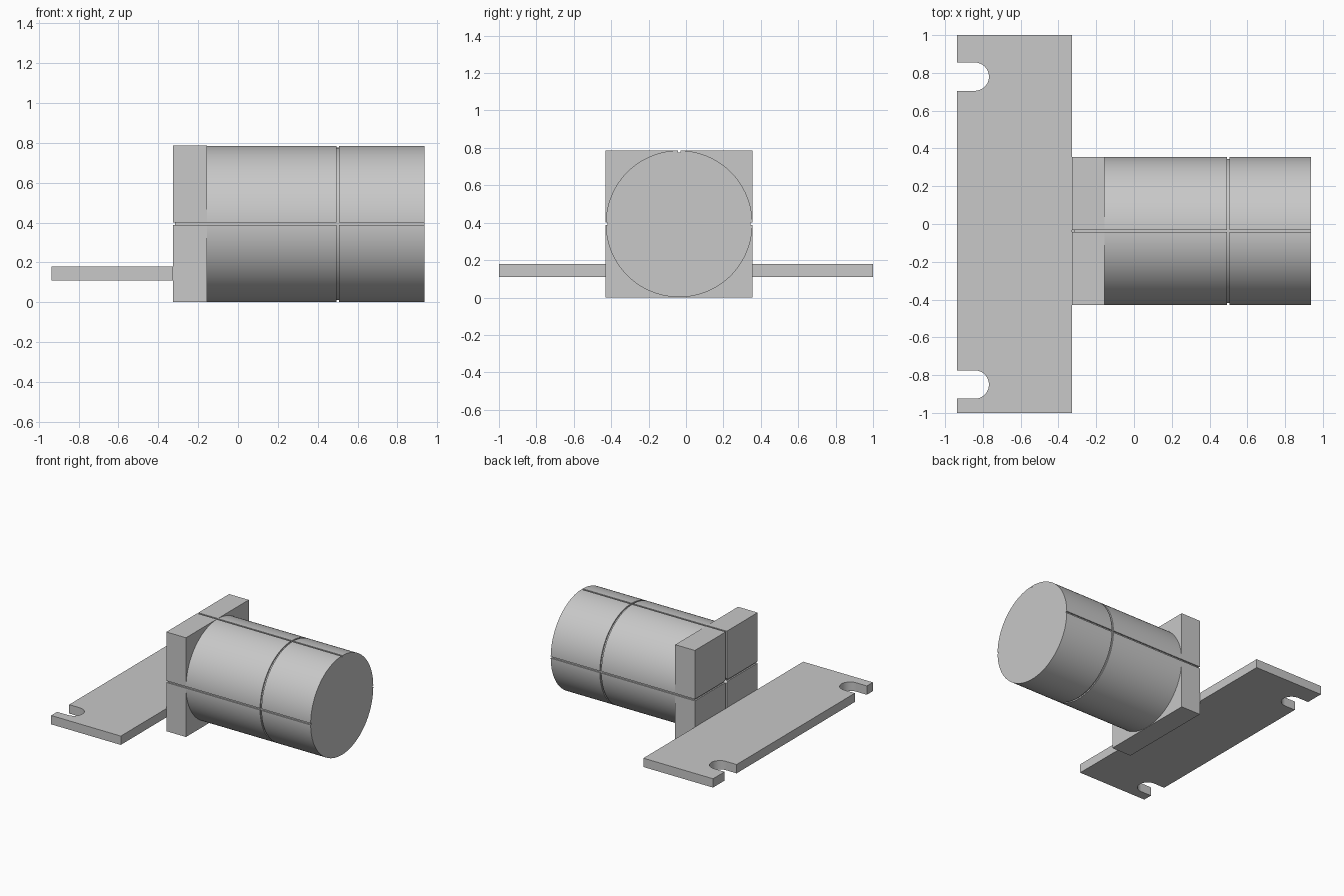
import bpy
from math import pi

if "Cube" in bpy.data.objects:
    bpy.data.objects.remove(bpy.data.objects["Cube"])

GREY = (0.58, 0.58, 0.58, 1)
metal = bpy.data.materials.new("plain grey")
metal.use_nodes = True
metal.diffuse_color = GREY
metal.node_tree.nodes["Principled BSDF"].inputs["Base Color"].default_value = GREY

# Shared layout
CY, CZ, R = -0.037, 0.394, 0.393
BACK, FACE, END = -0.327, -0.155, 0.937
GROOVE, DEPTH = 0.013, 0.011


def box(name, lo, hi):
    bpy.ops.mesh.primitive_cube_add(size=1, location=[(a + b) / 2 for a, b in zip(lo, hi)])
    ob = bpy.context.object
    ob.name = name
    ob.scale = [b - a for a, b in zip(lo, hi)]
    bpy.ops.object.transform_apply(location=False, rotation=False)
    ob.data.materials.append(metal)
    return ob


def rod(name, r, x0, x1, y=CY, z=CZ, sides=128):
    bpy.ops.mesh.primitive_cylinder_add(vertices=sides, radius=r, depth=x1 - x0,
                                        location=((x0 + x1) / 2, y, z), rotation=(0, pi / 2, 0))
    ob = bpy.context.object
    ob.name = name
    bpy.ops.object.transform_apply(location=False, rotation=True)
    ob.data.materials.append(metal)
    return ob


def cut(target, cutters):
    bpy.context.view_layer.objects.active = target
    for c in cutters:
        c.hide_render = True
        mod = target.modifiers.new("cut", 'BOOLEAN')
        mod.operation, mod.solver, mod.object = 'DIFFERENCE', 'EXACT', c
        bpy.ops.object.modifier_apply(modifier=mod.name)


def remove(obs):
    for ob in obs:
        bpy.data.objects.remove(ob)


def smooth(ob):
    bpy.ops.object.select_all(action='DESELECT')
    ob.select_set(True)
    bpy.context.view_layer.objects.active = ob
    bpy.ops.object.shade_smooth_by_angle(angle=pi / 6)


# Square flange block and round body
block = box("flange_block", (BACK, CY - R, CZ - R), (FACE, CY + R, CZ + R))
body = rod("round_body", R - 0.001, FACE, END)

# Lengthwise grooves on the top and both sides
g = GROOVE / 2
x0, x1 = BACK - 0.1, END + 0.1
long_cutters = [box("top_groove", (x0, CY - g, CZ + R - DEPTH), (x1, CY + g, CZ + R + 0.1))]
for s in (-1, 1):
    a, b = sorted((CY + s * (R - DEPTH), CY + s * (R + 0.1)))
    long_cutters.append(box("side_groove", (x0, a, CZ - g), (x1, b, CZ + g)))
cut(block, long_cutters)
cut(body, long_cutters)
remove(long_cutters)

# Cross grooves and centre hole on the block's outer face
face_cutters = [
    box("cross_groove", (x0, CY - R - 0.1, CZ - g), (BACK + DEPTH, CY + R + 0.1, CZ + g)),
    box("upright_groove", (x0, CY - g, 0.12), (BACK + DEPTH, CY + g, CZ + R + 0.1)),
    rod("centre_hole", 0.02, x0, BACK + 0.04, sides=32),
]
cut(block, face_cutters)
remove(face_cutters)

# Ring groove around the body
ring = rod("ring_groove", R + 0.1, 0.5 - g, 0.5 + g)
core = rod("ring_core", R - DEPTH, 0.4, 0.6)
cut(ring, [core])
cut(body, [ring])
remove([ring, core])

# Mounting plate with two open slots
plate = box("mounting_plate", (-0.937, -1, 0.11), (BACK, 1, 0.18))
for y in (0.78, -0.85):
    bpy.ops.mesh.primitive_cylinder_add(vertices=48, radius=0.075, depth=0.3,
                                        location=(-0.843, y, 0.145))
    slot_end = bpy.context.object
    slot = box("slot", (-1.1, y - 0.075, 0), (-0.843, y + 0.075, 0.3))
    cut(plate, [slot, slot_end])
    remove([slot, slot_end])

for part in (block, body, plate):
    smooth(part)
